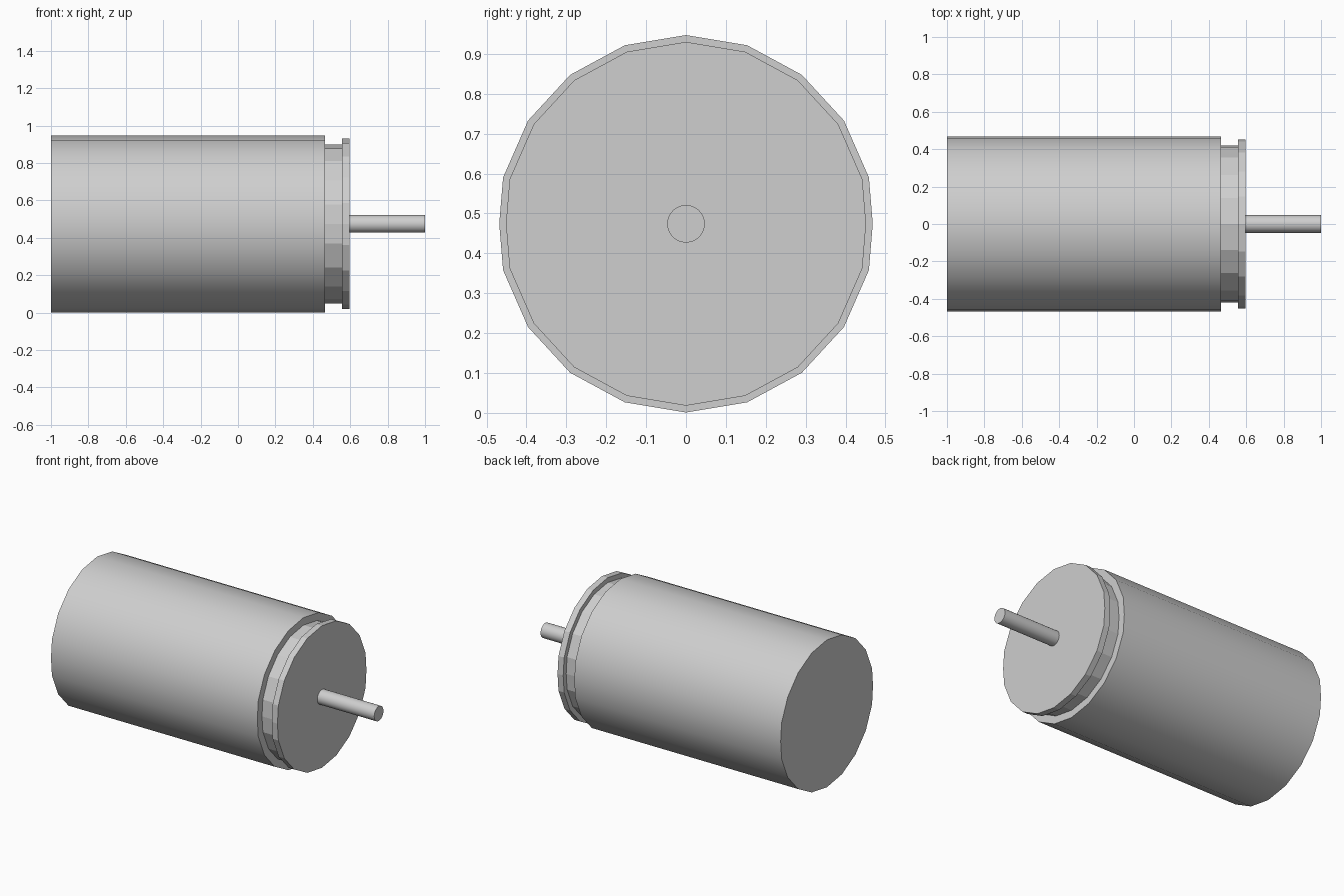
import bpy
import bmesh
from math import sin, cos, pi, radians

cube = bpy.data.objects.get("Cube")
if cube:
    bpy.data.objects.remove(cube, do_unlink=True)

AXIS_Z = 0.474

# Single grey metal
metal = bpy.data.materials.new("grey metal")
metal.use_nodes = True
grey = (0.62, 0.62, 0.62, 1)
metal.diffuse_color = grey
metal.node_tree.nodes["Principled BSDF"].inputs["Base Color"].default_value = grey


def faceted_outline(radius):
    """Upper half of a 19-sided polygon, mirrored to the lower half."""
    step = 2 * pi / 19
    side = radius * cos(step / 2) / sin(4.5 * step)
    arc = [(radius * sin(k * step), radius * cos(k * step)) for k in range(-4, 5)]
    return [(-side, 0)] + arc + [(side, 0)] + [(y, -z) for y, z in reversed(arc)]


def round_outline(radius, sides=32):
    return [(radius * sin(2 * pi * k / sides), radius * cos(2 * pi * k / sides))
            for k in range(sides)]


def prism(name, outline, x0, x1, smooth):
    """Extrude a (y, z) outline along x into a capped solid."""
    bm = bmesh.new()
    cap = bm.faces.new([bm.verts.new((x0, y, z)) for y, z in outline])
    ext = bmesh.ops.extrude_face_region(bm, geom=[cap], use_keep_orig=True)
    moved = [g for g in ext["geom"] if isinstance(g, bmesh.types.BMVert)]
    bmesh.ops.translate(bm, vec=(x1 - x0, 0, 0), verts=moved)
    bmesh.ops.recalc_face_normals(bm, faces=bm.faces)
    for face in bm.faces:
        face.smooth = smooth and len(face.verts) == 4
    for edge in bm.edges:
        edge.smooth = edge.calc_face_angle(0) < radians(30)
    mesh = bpy.data.meshes.new(name)
    bm.to_mesh(mesh)
    bm.free()
    mesh.materials.append(metal)
    obj = bpy.data.objects.new(name, mesh)
    obj.location.z = AXIS_Z
    bpy.context.collection.objects.link(obj)
    return obj


# Main housing, recessed neck, end flange and output shaft
prism("housing", faceted_outline(0.473), -1.0, 0.465, True)
prism("neck", faceted_outline(0.425), 0.45, 0.57, False)
prism("end_flange", faceted_outline(0.456), 0.556, 0.596, False)
prism("shaft", round_outline(0.047), 0.58, 1.0, True)
